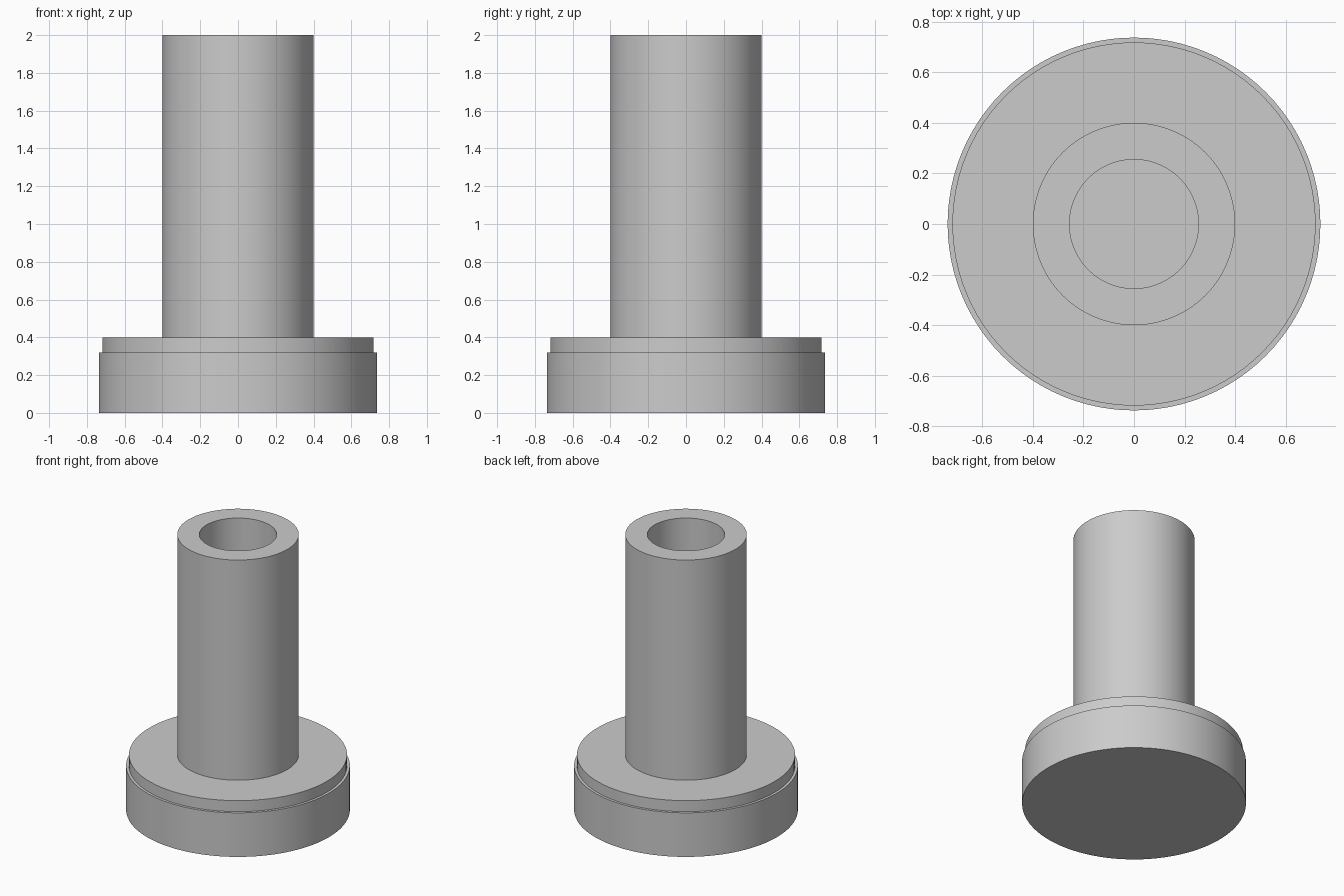
import bpy
import bmesh
import math

SEGMENTS = 96

if "Cube" in bpy.data.objects:
    bpy.data.objects.remove(bpy.data.objects["Cube"], do_unlink=True)

grey = bpy.data.materials.new("plain grey")
grey.use_nodes = True
color = (0.6, 0.6, 0.6, 1)
grey.diffuse_color = color
grey.node_tree.nodes["Principled BSDF"].inputs["Base Color"].default_value = color


def lathe(name, profile):
    """Revolve an (r, z) profile, listed from the bottom axis point, around z."""
    bm = bmesh.new()
    verts = [bm.verts.new((r, 0, z)) for r, z in profile]
    edges = [bm.edges.new(pair) for pair in zip(verts, verts[1:])]
    bmesh.ops.spin(bm, geom=verts + edges, cent=(0, 0, 0), axis=(0, 0, 1),
                   angle=math.tau, steps=SEGMENTS, use_merge=True)
    bmesh.ops.remove_doubles(bm, verts=bm.verts, dist=1e-5)
    bmesh.ops.recalc_face_normals(bm, faces=bm.faces)
    mesh = bpy.data.meshes.new(name)
    bm.to_mesh(mesh)
    bm.free()
    mesh.materials.append(grey)
    obj = bpy.data.objects.new(name, mesh)
    bpy.context.collection.objects.link(obj)
    bpy.ops.object.select_all(action="DESELECT")
    obj.select_set(True)
    bpy.context.view_layer.objects.active = obj
    bpy.ops.object.shade_smooth_by_angle(angle=math.radians(30))
    return obj


# Stepped round base, hollow tube and blind bore as one turned solid
base_r, step_r, tube_r, bore_r = 0.737, 0.718, 0.4, 0.255
step_z, base_top, top = 0.32, 0.4, 2.0
lathe("flanged_tube", [
    (0, 0), (base_r, 0), (base_r, step_z), (step_r, step_z),
    (step_r, base_top), (tube_r, base_top), (tube_r, top),
    (bore_r, top), (bore_r, base_top), (0, base_top),
])
